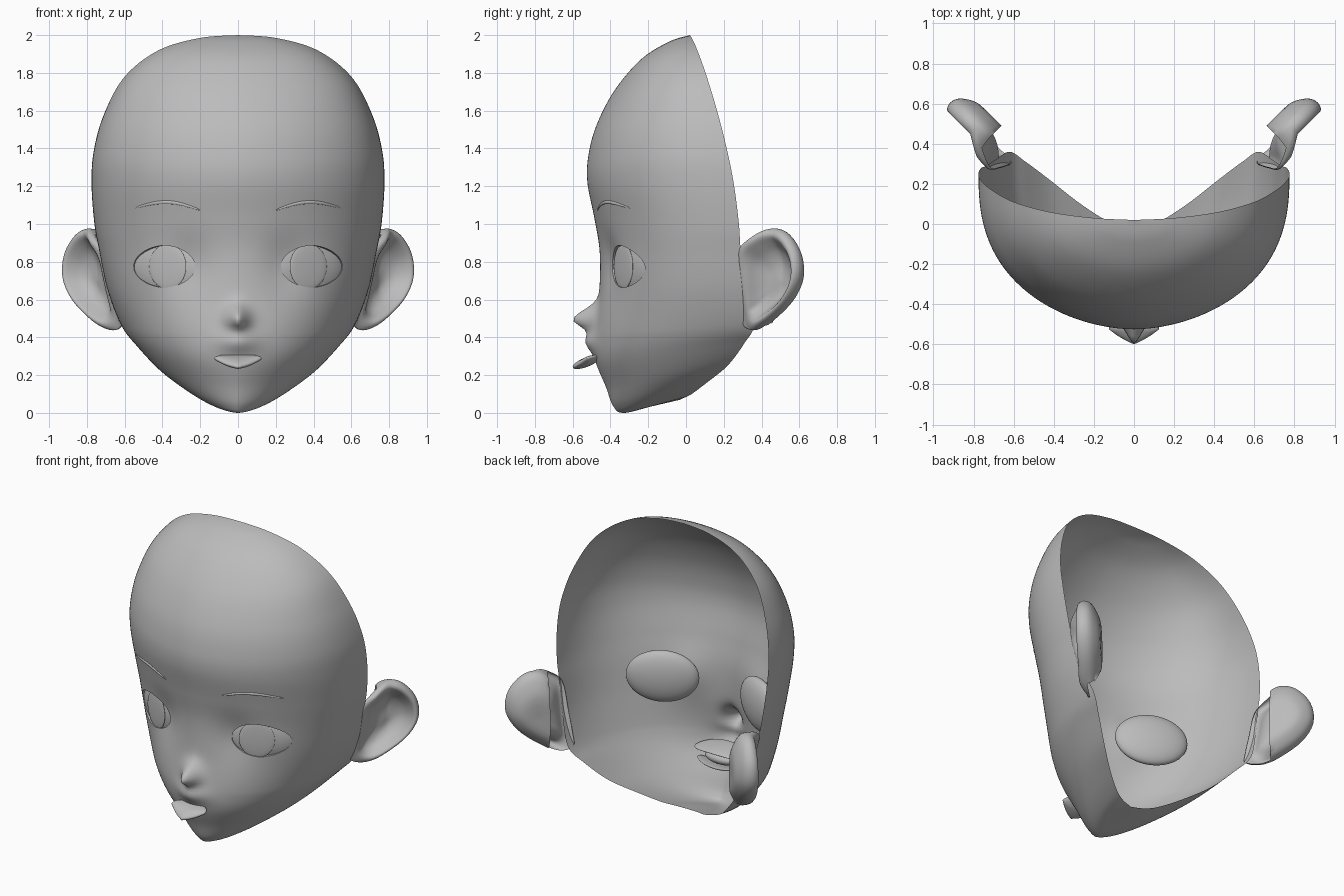
import bpy, bmesh, math
from mathutils import Vector, Matrix
from mathutils.bvhtree import BVHTree

old = bpy.data.objects.get("Cube")
if old:
    bpy.data.objects.remove(old, do_unlink=True)

grey = bpy.data.materials.new("soft_grey")
grey.use_nodes = True
grey.diffuse_color = (0.5, 0.5, 0.5, 1)
grey.node_tree.nodes["Principled BSDF"].inputs["Base Color"].default_value = (0.5, 0.5, 0.5, 1)


def finish(bm, name, angle=50):
    mesh = bpy.data.meshes.new(name)
    bmesh.ops.recalc_face_normals(bm, faces=bm.faces)
    bm.to_mesh(mesh)
    bm.free()
    mesh.materials.append(grey)
    ob = bpy.data.objects.new(name, mesh)
    bpy.context.collection.objects.link(ob)
    bpy.ops.object.select_all(action="DESELECT")
    ob.select_set(True)
    bpy.context.view_layer.objects.active = ob
    bpy.ops.object.shade_smooth_by_angle(angle=math.radians(angle))


def ellipsoid(name, centre, radii, pitch=0.0, yaw=0.0, bend=0.0, point=0.0):
    """Rounded lens; bend lifts the sides, point sharpens the front in plan."""
    bm = bmesh.new()
    bmesh.ops.create_uvsphere(bm, u_segments=40, v_segments=24, radius=1)
    turn = Matrix.Rotation(yaw, 3, "Z") @ Matrix.Rotation(pitch, 3, "X")
    for v in bm.verts:
        p = v.co.copy()
        if p.y < 0:
            k = math.hypot(p.x, p.y) / (abs(p.x) + abs(p.y))
            p.x *= 1 + point * (k - 1)
            p.y *= 1 + point * (k - 1)
        lift = Vector((0, 0, bend * p.x ** 2))
        v.co = turn @ Vector(a * b for a, b in zip(p, radii)) + Vector(centre) + lift
    finish(bm, name)


def spline(rows, u):
    """Catmull-Rom point on a list of tuples, u in segments."""
    i = min(int(u), len(rows) - 2)
    f = u - i
    a, b, c, d = (rows[max(0, min(len(rows) - 1, k))] for k in range(i - 1, i + 3))
    return [q + 0.5 * f * (r - p + f * (2 * p - 5 * q + 4 * r - s + f * (3 * (q - r) + s - p)))
            for p, q, r, s in zip(a, b, c, d)]


# Centre profile (y, z) paired with the open rim (x, y, z), crown to throat
STATIONS = [
    (.02, 2, 0, .02, 2), (-.09, 1.965, .2, .03, 1.985), (-.24, 1.87, .42, .06, 1.92),
    (-.38, 1.705, .6, .11, 1.78), (-.475, 1.52, .71, .17, 1.58), (-.517, 1.36, .765, .22, 1.38),
    (-.522, 1.22, .775, .255, 1.2), (-.485, 1.03, .76, .28, 1), (-.457, .85, .735, .29, .86),
    (-.46, .63, .69, .32, .65), (-.485, .42, .62, .36, .47), (-.48, .28, .54, .31, .37),
    (-.425, .14, .42, .22, .25), (-.385, .035, .28, .11, .16), (-.33, 0, .16, .03, .1),
    (-.18, .035, .08, -.01, .08), (-.03, .07, 0, -.03, .07)]
SUB, COLS = 9, 64


def relief(x, y, z):
    """Nose and lip bumps and shallow eye sockets."""
    if y < -0.15:
        g = math.exp(-((z - .495) / (.07 if z > .495 else .05)) ** 2)
        y -= .12 * g * math.exp(-abs(x / .055) ** 1.7)
        y -= .045 * math.exp(-((z - .38) / .06) ** 2 - (x / .1) ** 2)
        y += .03 * math.exp(-((abs(x) - .26) / .12) ** 2 - ((z - .78) / .15) ** 2)
    return y


def eye_edge(co):
    """Negative inside the almond eye opening."""
    dx, dz = abs(co.x) - .39, co.z - .775
    return abs(dx / .163) ** 1.75 + abs(dz / .112) ** 2 - 1 if co.y < 0 else 1


# Head shell
bm = bmesh.new()
grid = []
for i in range((len(STATIONS) - 1) * SUB + 1):
    py, pz, rx, ry, rz = spline(STATIONS, i / SUB)
    n = 1.9 + .3 * max(0, min(1, pz / .4))
    line = []
    for j in range(-COLS, COLS + 1):
        t = abs(j) / COLS * math.pi / 2
        x = math.copysign(rx * math.sin(t) ** (2 / (n - .35)), j)
        c = max(0, math.cos(t)) ** (2 / (n + .3))
        y, z = ry + (py - ry) * c, rz + (pz - rz) * c
        line.append(bm.verts.new((x, relief(x, y, z), z)))
    grid.append(line)
for a, b in zip(grid, grid[1:]):
    for j in range(2 * COLS):
        bm.faces.new((a[j], a[j + 1], b[j + 1], b[j]))
bmesh.ops.remove_doubles(bm, verts=bm.verts, dist=1e-4)
surface = BVHTree.FromBMesh(bm)

# Cut the eye openings along the almond outline and turn their edges inward
cuts = []
for e in list(bm.edges):
    p, q = (eye_edge(v.co) for v in e.verts)
    if p * q < 0:
        cuts.append(bmesh.utils.edge_split(e, e.verts[0], p / (p - q))[1])
bmesh.ops.connect_verts(bm, verts=cuts)
inside = [f for f in bm.faces if eye_edge(f.calc_center_median()) < -0.002]
bmesh.ops.delete(bm, geom=inside, context="FACES")
lids = [e for e in bm.edges if e.is_boundary and all(abs(eye_edge(v.co)) < .1 for v in e.verts)]
for v in bmesh.ops.extrude_edge_only(bm, edges=lids)["geom"]:
    if isinstance(v, bmesh.types.BMVert):
        v.co += Vector((-math.copysign(.015, v.co.x), .035, 0))
finish(bm, "head_shell", 60)


def skin(x, z):
    return surface.ray_cast(Vector((x, -2, z)), Vector((0, 1, 0)))[0]


# Ear outline in its own plane: (outward, height)
OUTLINE = [(.4, .72), (.385, .85), (.3, .95), (.2, .975), (.11, .93), (.03, .85), (0, .68),
           (-.02, .54), (-.02, .46), (.07, .44), (.2, .5), (.33, .6)]
# Ear cross-section: (fraction of outline, thickness offset), front to back
DISH = [(.01, -.06), (.3, -.06), (.55, -.035), (.72, .005), (.84, .035), (.93, .035),
        (.99, .015), (1, -.01), (.95, -.04), (.8, -.07), (.5, -.1), (.01, -.1)]
BACK_EDGE = .14


def ear(name, side):
    bm = bmesh.new()
    loop = OUTLINE[-2:] + OUTLINE + OUTLINE[:2]
    count = len(OUTLINE) * 4
    rings = []
    for k in range((len(DISH) - 1) * 3 + 1):
        frac, off = spline(DISH, k / 3)
        back = k > 7 * 3
        ring = []
        for m in range(count):
            u, z = spline(loop, 2 + m / 4)
            u, z = .2 + (u - .2) * frac, .7 + (z - .7) * frac
            tucked = u < BACK_EDGE
            o = off
            if back:
                # The back wall ends in a straight open edge
                u = max(u, BACK_EDGE)
            else:
                # The dish flattens out and twists to meet the head rim
                o = min(o, o * max(0, u / .12)) if o > 0 else o
                o += .28 * (z - .46) * max(0, 1 - u / .22)
            v = bm.verts.new((side * (.635 + .7 * (u + o)), .32 + .7 * (u - o), z))
            ring.append((v, tucked))
        rings.append((back, ring))
    for (_, a), (back, b) in zip(rings, rings[1:]):
        for m in range(count):
            w = (m + 1) % count
            corners = (a[m], a[w], b[w], b[m])
            if not back or not all(tucked for _, tucked in corners):
                bm.faces.new([v for v, _ in corners])
    for _, ring in (rings[0], rings[-1]):
        bm.faces.new([v for v, _ in ring])
    finish(bm, name, 60)


def eyebrow(name, side):
    bm = bmesh.new()
    steps, rings = 24, []
    for k in range(steps + 1):
        f = k / steps
        x = side * (.2 + .345 * f)
        z = 1.073 + .012 * f + .036 * math.sin(math.pi * f)
        r = .002 + .007 * math.sin(math.pi * f) ** .6
        p = skin(x, z) - Vector((0, .7 * r, 0))
        rings.append([bm.verts.new(p + Vector((0, .6 * r * math.cos(a), r * math.sin(a))))
                      for a in (math.pi * q / 4 for q in range(8))])
    for a, b in zip(rings, rings[1:]):
        for m in range(8):
            w = (m + 1) % 8
            bm.faces.new((a[m], a[w], b[w], b[m]))
    finish(bm, name)


# Paired parts
for label, side in (("left", 1), ("right", -1)):
    ear(label + "_ear", side)
    eyebrow(label + "_eyebrow", side)
    turn = side * .47
    ellipsoid(label + "_eyeball", (side * .361, -.268, .775), (.225, .065, .17), yaw=turn)
    ellipsoid(label + "_iris", (side * .372, -.332, .775), (.11, .011, .12), yaw=turn)

# Mouth
ellipsoid("tongue", (0, -.525, .27), (.125, .08, .025), pitch=.38, bend=.018, point=.8)
ellipsoid("mouth_bag", (0, -.4, .285), (.13, .08, .045))
ellipsoid("upper_lip_fold", (0, -.385, .345), (.2, .08, .012), pitch=-.2, bend=-.03)
ellipsoid("lower_lip_fold", (0, -.375, .225), (.17, .08, .012), pitch=.2, bend=.03)
